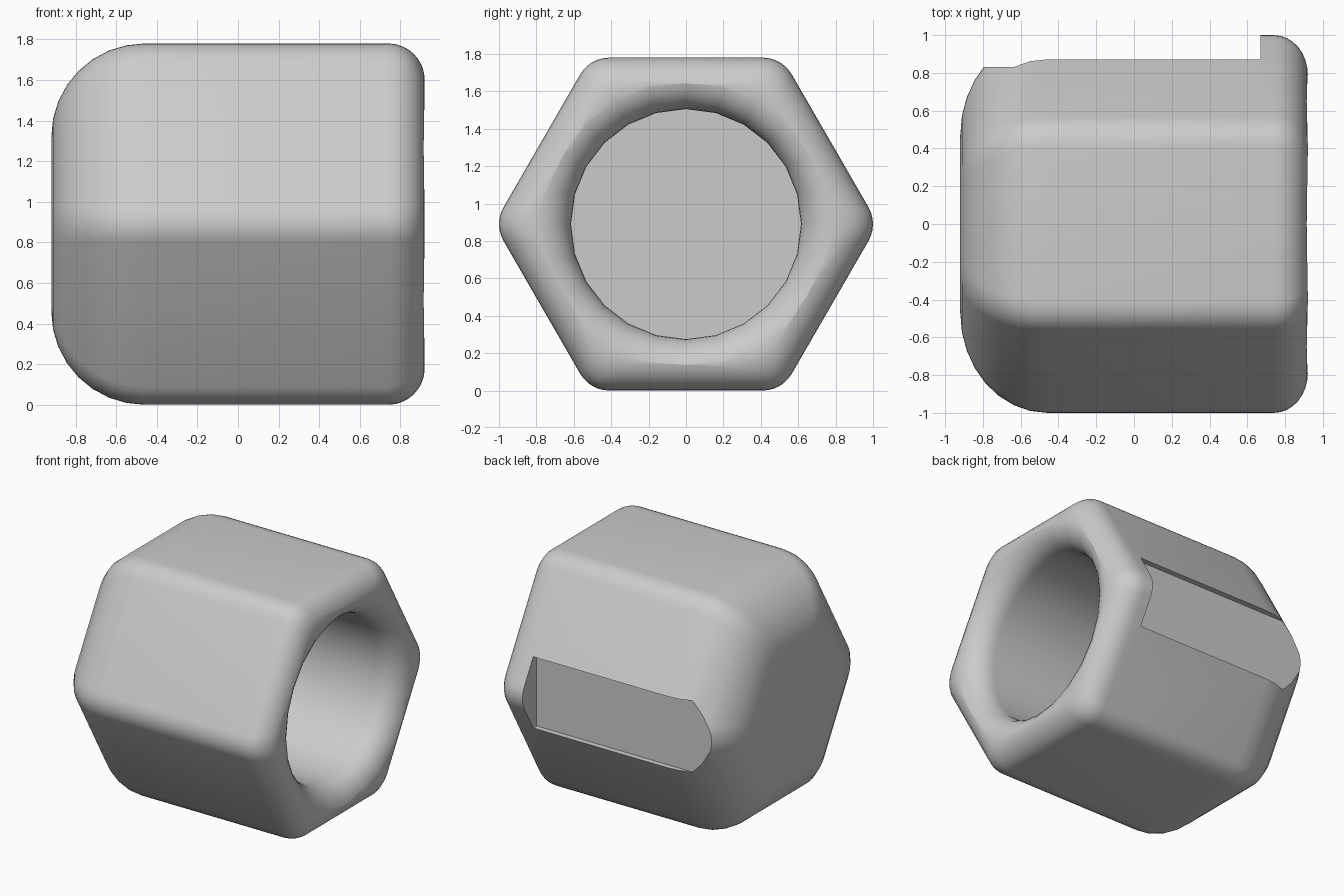
import bpy
import bmesh
from math import cos, sin, pi, radians, tan

cube = bpy.data.objects.get("Cube")
if cube:
    bpy.data.objects.remove(cube, do_unlink=True)

APOTHEM = 0.89      # centre to flat, also the axis height
HALF = 0.92         # half length along x
ROUND = 0.18        # small rounding
DOME = 0.46         # large rounding of the closed end
BORE = 0.615
FLOOR = -0.62

grey = bpy.data.materials.new("plain grey")
grey.use_nodes = True
colour = (0.6, 0.6, 0.6, 1)
grey.diffuse_color = colour
grey.node_tree.nodes["Principled BSDF"].inputs["Base Color"].default_value = colour


def loft(name, rings):
    """Solid from a list of equal-length rings, capped at both ends."""
    bm = bmesh.new()
    loops = [[bm.verts.new(p) for p in ring] for ring in rings]
    n = len(loops[0])
    for a, b in zip(loops, loops[1:]):
        for i in range(n):
            j = (i + 1) % n
            bm.faces.new((a[i], a[j], b[j], b[i]))
    bm.faces.new(loops[0])
    bm.faces.new(loops[-1])
    bmesh.ops.recalc_face_normals(bm, faces=bm.faces)
    mesh = bpy.data.meshes.new(name)
    bm.to_mesh(mesh)
    bm.free()
    mesh.materials.append(grey)
    obj = bpy.data.objects.new(name, mesh)
    bpy.context.collection.objects.link(obj)
    return obj


def hexagon(x, inset, steps=6):
    """Rounded hexagon across the x axis, with corners on +y and -y."""
    centre = (APOTHEM - inset - ROUND) / cos(pi / 6)
    ring = []
    for k in range(6):
        a = k * pi / 3
        for s in range(steps + 1):
            t = a - pi / 6 + s * pi / 3 / steps
            ring.append((x, centre * cos(a) + ROUND * cos(t),
                         APOTHEM + centre * sin(a) + ROUND * sin(t)))
    return ring


def circle(x, r, n=24):
    return [(x, r * cos(2 * pi * i / n), APOTHEM + r * sin(2 * pi * i / n))
            for i in range(n)]


def quarter(steps):
    return [i * pi / 2 / steps for i in range(steps + 1)]


# Hexagonal body: large rounding at the closed end, small at the open end
rings = [hexagon(-HALF + DOME * (1 - cos(t)), DOME * (1 - sin(t)))
         for t in quarter(8)]
rings += [hexagon(HALF - ROUND * (1 - sin(t)), ROUND * (1 - cos(t)))
          for t in quarter(8)]
body = loft("hexagonal_body", rings)

# Blind bore with a flared lip
flare = [circle(HALF - ROUND + ROUND * sin(t), BORE + ROUND * (1 - cos(t)))
         for t in quarter(8)]
bore = loft("bore_cutter", [circle(FLOOR, BORE)] + flare
            + [circle(HALF + 0.1, BORE + ROUND)])

# Shallow pocket along the rear edge, open at the closed end
slot = [(0.83, -0.27), (1.2, -0.27), (1.2, 0.27), (0.83, 0.27)]
pocket = loft("pocket_cutter", [[(x, y, APOTHEM + z) for y, z in slot]
                                for x in (-1.1, 0.67)])

bpy.ops.object.select_all(action="DESELECT")
body.select_set(True)
bpy.context.view_layer.objects.active = body
for cutter in (bore, pocket):
    mod = body.modifiers.new(cutter.name, "BOOLEAN")
    mod.operation = "DIFFERENCE"
    mod.solver = "EXACT"
    mod.object = cutter
    bpy.ops.object.modifier_apply(modifier=mod.name)
    bpy.data.objects.remove(cutter, do_unlink=True)

bpy.ops.object.shade_smooth_by_angle(angle=radians(30))
